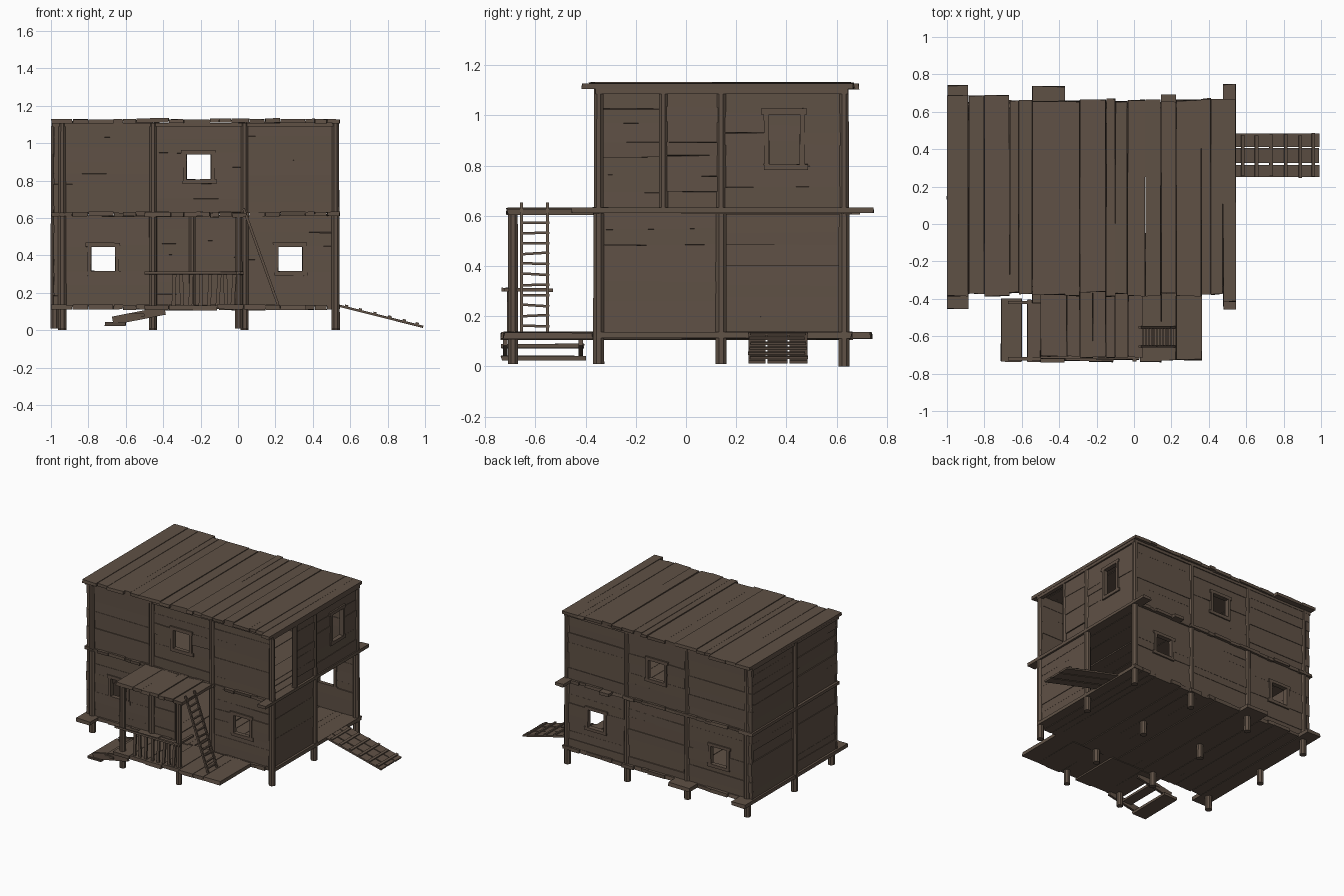
import bpy, bmesh, math, random
from mathutils import Vector, Matrix

if "Cube" in bpy.data.objects:
    bpy.data.objects.remove(bpy.data.objects["Cube"])

random.seed(7)
R = random.uniform
wood = bpy.data.materials.new("dark_wood")
wood.diffuse_color = (0.115, 0.082, 0.060, 1)
wood.use_nodes = True
wood.node_tree.nodes["Principled BSDF"].inputs["Base Color"].default_value = wood.diffuse_color


class Part:
    """Collects boards and poles into one named object."""
    def __init__(self, name):
        self.name, self.bm = name, bmesh.new()

    def box(self, x0, x1, y0, y1, z0, z1, jit=(0, 0, 0)):
        vs = bmesh.ops.create_cube(self.bm, size=1)["verts"]
        c = Vector(((x0 + x1) / 2, (y0 + y1) / 2, (z0 + z1) / 2))
        s = Vector((x1 - x0, y1 - y0, z1 - z0))
        # one random shift per board end keeps the faces flat but uneven
        for v in vs:
            v.co = c + Vector(v.co[i] * s[i] + R(-jit[i], jit[i]) for i in range(3))

    def beam(self, a, b, w, t, side=(0, 1, 0)):
        a, b = Vector(a), Vector(b)
        d = (b - a).normalized()
        sv = Vector(side)
        n = d.cross(sv).normalized()
        m = Matrix((d * (b - a).length, sv * w, n * t)).transposed().to_4x4()
        m.translation = (a + b) / 2
        bmesh.ops.create_cube(self.bm, size=1, matrix=m)

    def pole(self, x, y, z0, z1, r):
        m = Matrix.Translation((x, y, (z0 + z1) / 2))
        bmesh.ops.create_cone(self.bm, cap_ends=True, segments=8, radius1=r, radius2=r * 0.95,
                              depth=z1 - z0, matrix=m @ Matrix.Rotation(math.pi / 8, 4, 'Z'))

    def done(self):
        bmesh.ops.recalc_face_normals(self.bm, faces=self.bm.faces)
        me = bpy.data.meshes.new(self.name)
        self.bm.to_mesh(me)
        self.bm.free()
        me.materials.append(wood)
        bpy.context.collection.objects.link(bpy.data.objects.new(self.name, me))


def wall(name, axis, pos, bays, holes):
    """Horizontal boards per bay, split around holes (a0, a1, z0, z1)."""
    p = Part(name)
    for a0, a1 in zip(bays, bays[1:]):
        for s0, s1 in ((0.13, 0.61), (0.63, 1.105)):
            hs = [h for h in holes if h[0] < a1 and h[1] > a0 and h[2] < s1 and h[3] > s0]
            cuts = sorted({s0, s1} | {min(max(z, s0), s1) for h in hs for z in h[2:]})
            rows = []
            for c0, c1 in zip(cuts, cuts[1:]):
                n = max(1, round((c1 - c0) / 0.07))
                e = [c0] + [c0 + (c1 - c0) * (i + R(-.2, .2)) / n for i in range(1, n)] + [c1]
                rows += list(zip(e, e[1:]))
            for z0, z1 in rows:
                segs, cur = [], a0
                for h in sorted(hs):
                    if h[2] < (z0 + z1) / 2 < h[3]:
                        segs.append((cur, h[0]))
                        cur = h[1]
                segs.append((cur, a1))
                off = R(-.004, .004)
                for b0, b1 in segs:
                    if b1 - b0 < 0.01:
                        continue
                    q = (pos + off - .009, pos + off + .009)
                    zz = (z0 - .002, z1 + .001)
                    if axis == 'x':
                        p.box(b0, b1, *q, *zz, (.003, .001, .004))
                    else:
                        p.box(*q, b0, b1, *zz, (.001, .003, .004))
    p.done()


def deck(name, edges, ends, z, t=0.024, jit=.008, long={}):
    """Planks running in y between successive x edges."""
    p = Part(name)
    for i, (x0, x1) in enumerate(zip(edges, edges[1:])):
        y0, y1 = long.get(i, (ends[0] + R(-jit, jit), ends[1] + R(-jit, jit)))
        dz = R(-.004, .004)
        p.box(x0 + .001, x1 - .001, y0, y1, z + dz - t / 2, z + dz + t / 2, (.002, .004, .001))
    p.done()


# window and door openings
lower_l, lower_r, upper = (-.79, -.65, .31, .45), (.21, .35, .31, .45), (-.28, -.14, .80, .945)
side_win = (.325, .46, .80, 1.01)
FX, SY = [-.985, -.455, .035, .53], [-.345, .14, .635]
wall("front_wall", 'x', -.343, FX, [lower_l, lower_r, upper, (-.24, .03, .13, .61)])
wall("back_wall", 'x', .632, FX, [lower_l, lower_r, upper])
wall("left_wall", 'y', -.972, SY, [])
wall("right_wall", 'y', .522, SY, [side_win, (.14, .635, .13, .61), (-.345, -.09, .63, 1.105)])

# floors and roof
edges = [-1, -.885, -.80, -.665, -.615, -.545, -.37, -.29, -.15, -.1, -.035, .06, .145, .225, .36,
         .41, .475, .545]
deck("ground_floor", edges, (-.365, .655), .122, .026, long={0: (-.455, .74), 5: (-.42, .735)})
deck("middle_floor", edges, (-.365, .655), .62, .022, long={16: (-.455, .745), 12: (-.37, .69)})
deck("roof", edges, (-.375, .66), 1.118, .022, .012,
     long={0: (-.385, .69), 1: (-.37, .685), 2: (-.385, .69), 6: (-.385, .655), 16: (-.415, .665)})
deck("porch_floor", [-.5, -.37, -.24, -.11, .03, .145, .225, .365], (-.73, -.36), .122, .026)
deck("porch_roof", [-.5, -.36, -.29, -.22, -.15, -.1, -.03, .045], (-.712, -.36), .618, .024)

# posts: ground stilts and both storeys
posts = Part("posts")
for x in (-.94, -.455, .035, .522):
    for y in (-.348, .14, .63):
        inner = y == .14 and x in (-.455, .035)
        px = -.98 if (y == .14 and x == -.94) else x
        posts.pole(px, y, .01 if y < .6 else .0, .115 if inner else .61, .024)
        if not inner:
            posts.pole(px, y, .625, 1.108, .021)
posts.pole(-.245, -.348, .13, .61, .019)
posts.pole(.524, -.09, .63, 1.108, .019)
posts.done()

# porch posts
pp = Part("porch_posts")
for x in (-.455, .003):
    pp.pole(x, -.69, .01, .61, .022)
pp.done()

# edge beams beneath the roof and the side floor edges
b = Part("edge_beams")
for y in (-.348, .634):
    b.box(-.985, .535, y - .013, y + .013, 1.088, 1.108)
for x in (-.978, .527):
    b.box(x - .014, x + .014, -.36, .645, 1.085, 1.108)
b.done()


# window frames
def frame(name, axis, pos, h):
    p = Part(name)
    a0, a1, z0, z1 = h
    for u0, u1, w0, w1 in ((a0 - .025, a1 + .02, z1 - .005, z1 + .018), (a0 - .015, a1 + .025, z0 - .018, z0 + .006),
                           (a0 - .014, a0 + .006, z0, z1), (a1 - .006, a1 + .014, z0, z1)):
        q = (pos - .016, pos + .016)
        if axis == 'x':
            p.box(u0, u1, *q, w0, w1, (.002, 0, .002))
        else:
            p.box(*q, u0, u1, w0, w1, (0, .002, .002))
    p.done()


for y, side in ((-.345, "front"), (.634, "back")):
    for h, n in ((lower_l, "left"), (lower_r, "right"), (upper, "upper")):
        frame(f"{side}_{n}_window_frame", 'x', y, h)
frame("right_window_frame", 'y', .524, side_win)

# porch railing with leaning balusters
r = Part("porch_railing")
r.box(-.5, .03, -.722, -.705, .298, .312, (0, .003, .003))
r.box(-.008, .014, -.735, -.53, .298, .312, (0, 0, .002))
for i, x in enumerate([-.345, -.30, -.255, -.20, -.155, -.11, -.065, -.03]):
    r.beam((x, -.708, .13), (x + R(-.012, .012), -.708, .30), .012, .02)
r.done()

# steps going down to the left of the porch
s = Part("porch_steps")
for y in (-.72, -.42):
    s.beam((-.67, y, .05), (-.39, y, .105), .018, .045)
s.box(-.71, -.60, -.735, -.40, .024, .042, (.003, .004, .001))
s.box(-.57, -.50, -.735, -.405, .072, .09, (.003, .004, .001))
s.done()

# ladder leaning on the porch roof
l = Part("ladder")
bot, top = Vector((.215, 0, .135)), Vector((.03, 0, .65))
for y in (-.655, -.552):
    l.beam(bot + Vector((0, y, 0)), top + Vector((0, y, 0)), .012, .014)
for i in range(12):
    c = bot.lerp(top, (i + .6) / 12.4)
    l.beam(c + Vector((0, -.66, R(-.004, .004))), c + Vector((0, -.545, R(-.004, .004))), .012, .010, (1, 0, 0))
l.done()

# entry ramp on the right side
k = Part("entry_ramp")
r0, r1 = Vector((.535, 0, .132)), Vector((.995, 0, .018))
for y, w in ((.283, .066), (.365, .08), (.448, .072)):
    k.beam(r0 + Vector((0, y, 0)), r1 + Vector((R(-.01, 0), y, 0)), w, .012)
for t in (.1, .26, .43, .6, .77, .92):
    c = r0.lerp(r1, t) + Vector((0, 0, .009))
    d = (r1 - r0).normalized()
    k.beam(c + Vector((0, .245 + R(0, .015), 0)), c + Vector((0, .487 - R(0, .015), 0)), .018, .010, d)
k.done()
